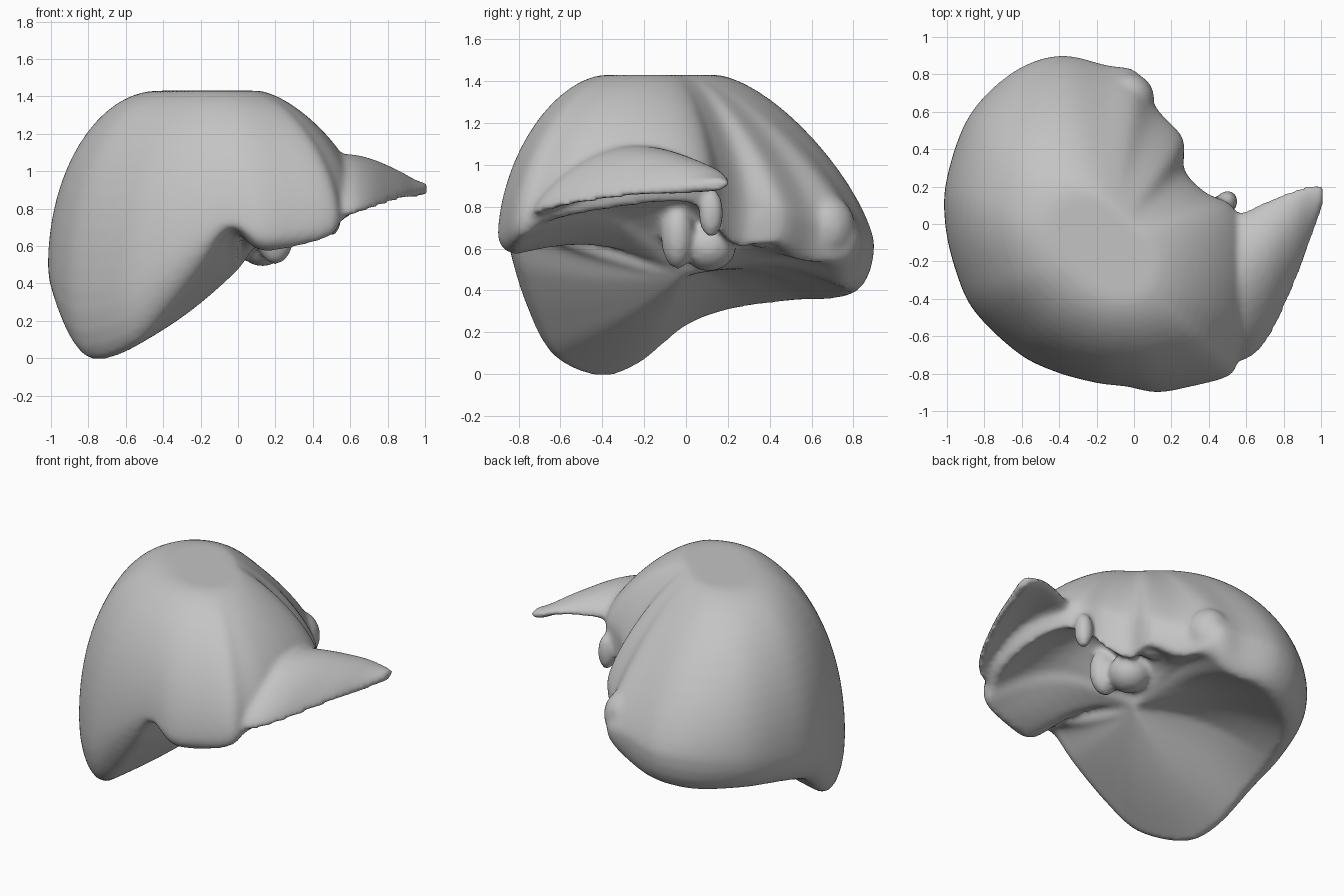
import bpy, bmesh
from math import sin, cos, pi
from mathutils import Vector, Matrix

cube = bpy.data.objects.get("Cube")
if cube:
    bpy.data.objects.remove(cube, do_unlink=True)

# Body outline stations, clockwise from behind the thin lobe:
# x, y, height of the widest line, height of the lower margin
STATIONS = [
    (.6, -.05, .95, .82), (.64, -.3, .9, .8), (.62, -.55, .83, .76),
    (.56, -.71, .77, .72), (.51, -.81, .72, .65), (.3, -.87, .68, .59),
    (.12, -.9, .66, .58), (-.04, -.87, .72, .68), (-.2, -.85, .65, .48),
    (-.42, -.79, .5, .25), (-.62, -.69, .38, .07), (-.85, -.47, .36, -.01),
    (-.95, -.26, .4, .05), (-1.01, 0, .47, .23), (-1, .25, .52, .31),
    (-.88, .58, .57, .35), (-.65, .81, .6, .36), (-.4, .9, .62, .39),
    (-.15, .85, .65, .43), (.02, .81, .66, .52), (.12, .62, .72, .54),
    (.26, .46, .78, .62), (.27, .29, .85, .6), (.38, .17, .93, .68),
    (.52, .1, .95, .78),
]
# Thin lobe sections: x, rear y, rear z, front y, front z, thickness, crown
LOBE = [
    (.3, .1, .9, -.72, .74, .22, .12), (.55, .06, .95, -.74, .77, .2, .12),
    (.7, .12, .96, -.64, .8, .14, .11), (.85, .18, .95, -.34, .85, .1, .05),
    (.95, .21, .92, -.07, .88, .08, .01), (1.01, .2, .91, .1, .9, .06, 0),
]
APEX = Vector((-.16, -.12, 1.43))
HUB = Vector((0, 0, .47))
CAP_AXIS = Vector((.72, -.69, 0))
STEPS = 6


def spline(a, b, c, d, t):
    """Catmull-Rom point between b and c."""
    return b + .5 * t * (c - a + t * (2 * a - 5 * b + 4 * c - d + t * (3 * (b - c) + d - a)))


def column(x, y, wide, low):
    """Points from the flat crown, over the dome, round the margin, to the hub."""
    rim = Vector((x, y, wide))
    out = Vector((x - APEX.x, y - APEX.y, 0)).normalized()
    cap = APEX + out * (.18 + .13 * out.dot(CAP_AXIS) ** 2)
    # Fuller to the right and front, flatter to the left and rear
    power = 2 / (1.5 - .3 * y - (.5 if x < 0 else .2) * x)
    points = []
    for i in range(16, -1, -1):
        angle = pi / 2 * i / 16
        p = rim.lerp(cap, 1 - cos(angle) ** power)
        p.z = wide + (APEX.z - wide) * sin(angle) ** power
        points.append(p)
    inset = .13 if x < 0 else max(.04, .13 - .2 * x)
    for i in range(1, 6):
        angle = pi / 2 * i / 5
        p = rim.lerp(HUB, inset * (1 - cos(angle)))
        p.z = wide - (wide - low) * sin(angle)
        points.append(p)
    margin = points[-1]
    # Underside hollow at the rear and left, bulging at the front right
    arch = .2 * x + .06 if x > 0 else max(-.03, min(.08, .02 + .2 * y))
    for i in range(1, 10):
        p = margin.lerp(HUB, i / 10)
        p.z += arch * sin(pi * i / 10)
        points.append(p)
    return points


def lobe_section(x, rear_y, rear_z, front_y, front_z, thick, crown):
    """Flattened, arched ring across the thin lobe."""
    rear, front = Vector((x, rear_y, rear_z)), Vector((x, front_y, front_z))
    ring = []
    for i in range(32):
        angle = 2 * pi * i / 32
        p = front.lerp(rear, .5 + .5 * cos(angle))
        p.z += thick / 2 * sin(angle) + crown * sin(angle) ** 2
        ring.append(p)
    return ring


def loft(bm, rings, start, end, closed):
    """Skin a row of point lists; start and end close the open ends of the skin."""
    rows = [[bm.verts.new(p) for p in ring] for ring in rings]
    first, last = bm.verts.new(start), bm.verts.new(end)
    faces = []
    for a, b in zip(rows, rows[1:] + rows[:1] if closed else rows[1:]):
        for k in range(len(a) if not closed else len(a) - 1):
            n = (k + 1) % len(a)
            faces.append(bm.faces.new((a[k], a[n], b[n], b[k])))
        if closed:
            faces.append(bm.faces.new((first, a[0], b[0])))
            faces.append(bm.faces.new((last, b[-1], a[-1])))
    if not closed:
        for tip, row in ((first, rows[0]), (last, rows[-1])):
            for k in range(len(row)):
                faces.append(bm.faces.new((tip, row[k - 1], row[k])))
    bmesh.ops.recalc_face_normals(bm, faces=faces)


bm = bmesh.new()

# Main body: columns lofted around the outline
stations = [Vector(s) for s in STATIONS]
count = len(stations)
columns = []
for i in range(count):
    around = [stations[(i + k) % count] for k in (-1, 0, 1, 2)]
    columns += [column(*spline(*around, j / STEPS)) for j in range(STEPS)]
loft(bm, columns, APEX, HUB, True)

# Thin left lobe: sections lofted sideways
sections = [Vector(s) for s in LOBE]
rings = []
for i in range(len(sections) - 1):
    along = [sections[max(0, min(i + k, len(sections) - 1))] for k in (-1, 0, 1, 2)]
    rings += [lobe_section(*spline(*along, j / STEPS)) for j in range(STEPS)]
rings.append(lobe_section(*sections[-1]))
ends = [sum(r, Vector()) / len(r) for r in (rings[0], rings[-1])]
loft(bm, rings, *ends, False)

# Small lobes on the back and underside
for centre, size in [
    ((.5, .12, .77), (.055, .06, .12)),     # hooked process
    ((.2, -.04, .66), (.1, .08, .16)),      # underside ridge
    ((.13, .11, .61), (.13, .13, .12)),     # underside swelling
    ((-.03, .67, .7), (.14, .14, .16)),     # rear bulge
    ((.16, .36, .74), (.11, .11, .14)),     # inner rear lobe
]:
    matrix = Matrix.Translation(centre) @ Matrix.Diagonal((*size, 1))
    bmesh.ops.create_icosphere(bm, subdivisions=3, radius=1, matrix=matrix)

mesh = bpy.data.meshes.new("organ_body")
bm.to_mesh(mesh)
bm.free()
body = bpy.data.objects.new("organ_body", mesh)
bpy.context.collection.objects.link(body)

# Fuse and soften into one smooth skin
remesh = body.modifiers.new("fuse", 'REMESH')
remesh.mode = 'VOXEL'
remesh.voxel_size = .018
remesh.use_smooth_shade = True
soften = body.modifiers.new("soften", 'SMOOTH')
soften.factor = .5
soften.iterations = 7

# Plain grey
grey = bpy.data.materials.new("plain_grey")
grey.use_nodes = True
colour = (.55, .55, .55, 1)
grey.diffuse_color = colour
grey.node_tree.nodes["Principled BSDF"].inputs["Base Color"].default_value = colour
mesh.materials.append(grey)
